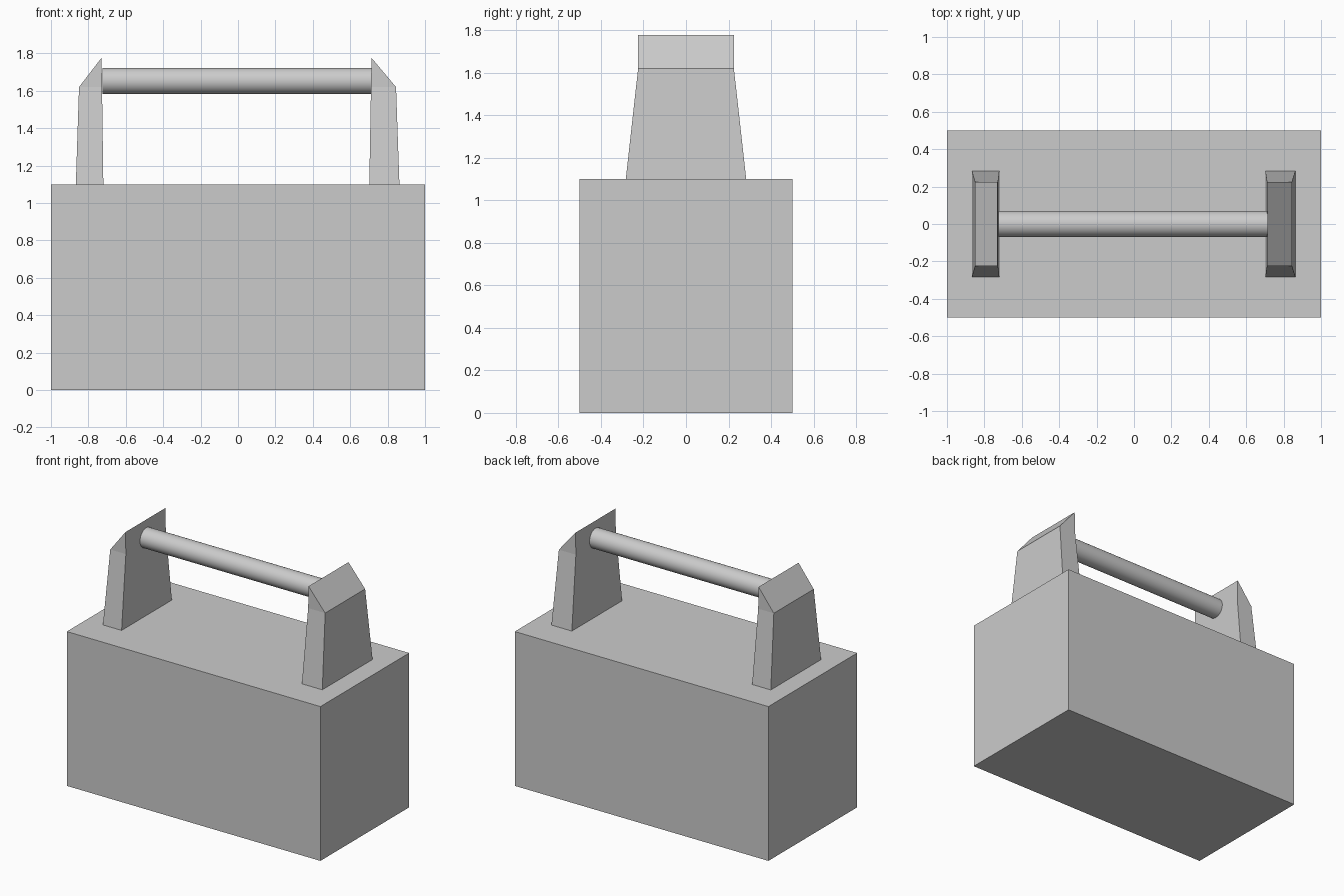
import bpy
import bmesh
import math

if "Cube" in bpy.data.objects:
    bpy.data.objects.remove(bpy.data.objects["Cube"])


def new_object(name, bm):
    bmesh.ops.recalc_face_normals(bm, faces=bm.faces)
    mesh = bpy.data.meshes.new(name)
    bm.to_mesh(mesh)
    bm.free()
    obj = bpy.data.objects.new(name, mesh)
    bpy.context.collection.objects.link(obj)
    return obj


def post(name, side, base_in, base_out, mid_in, mid_out, peak):
    """Tapered bracket: side profile (x, z, half depth) lofted across y."""
    profile = [(base_out, 1.10, 0.283), (mid_out, 1.62, 0.225),
               (peak, 1.776, 0.225), (mid_in, 1.62, 0.225),
               (base_in, 1.10, 0.283)]
    bm = bmesh.new()
    front = [bm.verts.new((side * x, -y, z)) for x, z, y in profile]
    back = [bm.verts.new((side * x, y, z)) for x, z, y in profile]
    for ring in (front, back):
        bm.faces.new((ring[0], ring[1], ring[3], ring[4]))
        bm.faces.new((ring[1], ring[2], ring[3]))
    for i in range(5):
        j = (i + 1) % 5
        bm.faces.new((front[i], front[j], back[j], back[i]))
    return new_object(name, bm)


# Box body
bm = bmesh.new()
bmesh.ops.create_cube(bm, size=1)
bmesh.ops.scale(bm, vec=(2, 1, 1.1), verts=bm.verts)
bmesh.ops.translate(bm, vec=(0, 0, 0.55), verts=bm.verts)
new_object("box_body", bm)

# Handle brackets (the right one is slightly thicker)
post("left_bracket", -1, 0.72, 0.867, 0.727, 0.85, 0.73)
post("right_bracket", 1, 0.702, 0.863, 0.711, 0.845, 0.714)

# Round grip between the brackets
start, end = -0.724, 0.714
bpy.ops.mesh.primitive_cylinder_add(vertices=32, radius=0.07, depth=end - start,
                                    location=((start + end) / 2, 0, 1.653),
                                    rotation=(0, math.pi / 2, 0))
grip = bpy.context.object
grip.name = "grip"
bpy.ops.object.shade_smooth_by_angle(angle=math.radians(30))
